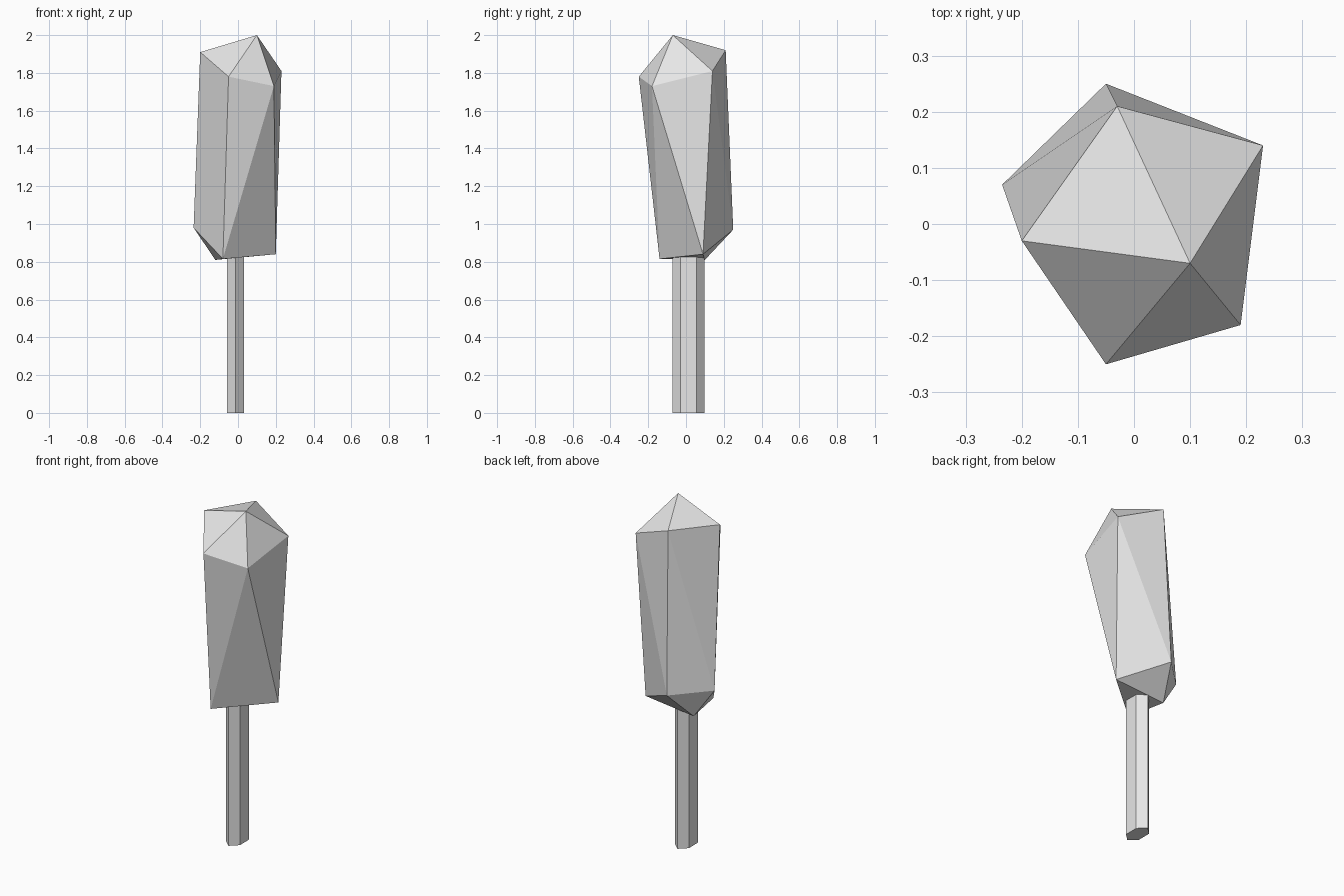
import bpy
import bmesh
from math import pi
from mathutils import Matrix

default = bpy.data.objects.get("Cube")
if default:
    bpy.data.objects.remove(default, do_unlink=True)


def make_material(name, colour):
    mat = bpy.data.materials.new(name)
    mat.use_nodes = True
    mat.diffuse_color = colour
    mat.node_tree.nodes["Principled BSDF"].inputs["Base Color"].default_value = colour
    return mat


def make_object(name, bm, mat):
    bmesh.ops.recalc_face_normals(bm, faces=bm.faces)
    mesh = bpy.data.meshes.new(name)
    bm.to_mesh(mesh)
    bm.free()
    mesh.materials.append(mat)
    obj = bpy.data.objects.new(name, mesh)
    bpy.context.collection.objects.link(obj)
    return obj


grey = make_material("light grey", (0.8, 0.8, 0.8, 1))

# Foliage: a tall irregular faceted hull, with a peak, a shoulder ring and a lower ring
peak = [(0.10, -0.07, 2.0)]
shoulders = [
    (-0.03, 0.21, 1.92),
    (0.23, 0.14, 1.81),
    (0.19, -0.18, 1.73),
    (-0.05, -0.25, 1.78),
    (-0.20, -0.03, 1.91),
]
base = [
    (-0.05, 0.25, 0.97),
    (0.20, 0.09, 0.84),
    (-0.08, -0.14, 0.815),
    (-0.235, 0.07, 0.98),
    (-0.12, 0.10, 0.81),
]
bm = bmesh.new()
for point in peak + shoulders + base:
    bm.verts.new(point)
bmesh.ops.convex_hull(bm, input=bm.verts)
make_object("foliage", bm, grey)

# Trunk: a flattened six-sided post running up into the foliage
height = 0.95
bm = bmesh.new()
bmesh.ops.create_cone(bm, cap_ends=True, segments=6, radius1=0.085, radius2=0.085, depth=height)
points_along_y = any(abs(v.co.x) < 0.001 for v in bm.verts)
turn = Matrix.Rotation(0 if points_along_y else pi / 6, 4, "Z")
place = Matrix.Translation((-0.013, 0.014, height / 2))
flatten = Matrix.Diagonal((0.61, 1, 1, 1))
bm.transform(place @ flatten @ turn)
make_object("trunk", bm, grey)
